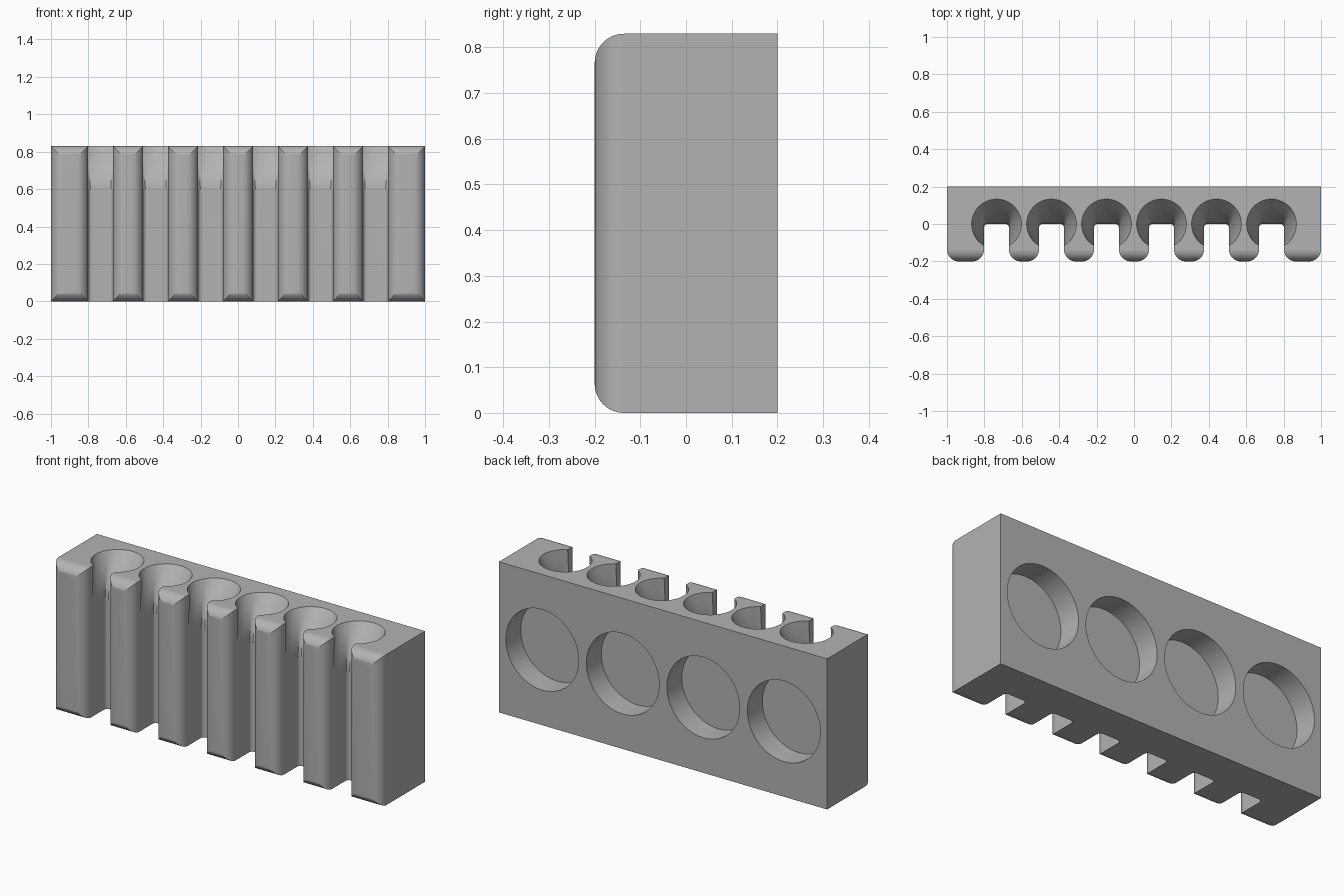
import bpy, bmesh
from math import sin, cos, pi, radians, sqrt
from mathutils import Vector

L, D, H = 1.0, 0.2, 0.83          # half length, half depth, height
W, R, PITCH = 0.0665, 0.133, 0.294  # slot half width, cup radius, spacing
FILLET = 0.064
slots = [(i - 2.5) * PITCH for i in range(6)]

if "Cube" in bpy.data.objects:
    bpy.data.objects.remove(bpy.data.objects["Cube"])

grey = bpy.data.materials.new("plain grey")
grey.use_nodes = True
colour = (0.45, 0.45, 0.45, 1)
grey.diffuse_color = colour
grey.node_tree.nodes["Principled BSDF"].inputs["Base Color"].default_value = colour


def loft(name, rings):
    """Closed solid skinned through rings of equal point count."""
    bm = bmesh.new()
    loops = [[bm.verts.new(p) for p in ring] for ring in rings]
    n = len(loops[0])
    for a, b in zip(loops, loops[1:]):
        for i in range(n):
            j = (i + 1) % n
            bm.faces.new((a[i], a[j], b[j], b[i]))
    bm.faces.new(loops[0][::-1])
    bm.faces.new(loops[-1])
    bmesh.ops.recalc_face_normals(bm, faces=bm.faces)
    mesh = bpy.data.meshes.new(name)
    bm.to_mesh(mesh)
    bm.free()
    mesh.materials.append(grey)
    ob = bpy.data.objects.new(name, mesh)
    bpy.context.collection.objects.link(ob)
    return ob


def arc(cx, cy, r, start, end, steps=10):
    angles = [radians(start + (end - start) * i / steps) for i in range(steps + 1)]
    return [(cx + r * cos(a), cy + r * sin(a)) for a in angles]


def prong(x0, x1):
    """Rounded front end of one prong, left to right."""
    return (arc(x0 + FILLET, FILLET - D, FILLET, 180, 270)
            + arc(x1 - FILLET, FILLET - D, FILLET, 270, 360))


# Comb outline seen from above, extruded upwards
c = 0.02
outline = [(-L, D)]
edge = -L
for x in slots:
    outline += prong(edge, x - W)
    outline += arc(x - W + c, -c, c, 180, 90, 5) + arc(x + W - c, -c, c, 90, 0, 5)
    edge = x + W
outline += prong(edge, L) + [(L, D)]
rack = loft("rack_body", [[(x, y, z) for x, y in outline] for z in (0, H)])


def cut(tool, operation="DIFFERENCE"):
    tool.hide_render = True
    mod = rack.modifiers.new(tool.name, "BOOLEAN")
    mod.object, mod.operation, mod.solver = tool, operation, "EXACT"
    bpy.context.view_layer.objects.active = rack
    bpy.ops.object.modifier_apply(modifier=mod.name)
    bpy.data.objects.remove(tool)


# Round the front top and bottom edges along the whole length
side = (arc(FILLET - D, H - FILLET, FILLET, 90, 180)
        + arc(FILLET - D, FILLET, FILLET, 180, 270) + [(D + 0.1, 0), (D + 0.1, H)])
cut(loft("side_envelope", [[(x, y, z) for y, z in side] for x in (-1.1, 1.1)]), "INTERSECT")


# Flared cups: round at the top, easing into the slot below
def cup_ring(x, z, t):
    points = []
    for i in range(64):
        a = 2 * pi * i / 64
        clamp = lambda v: max(-1, min(1, 1.3 * v)) * W * 0.995
        square = Vector((x + clamp(cos(a)), clamp(sin(a)) - W, z))
        circle = Vector((x + R * cos(a), R * sin(a), z))
        points.append(square.lerp(circle, t))
    return points


CUP = 0.23
for x in slots:
    rings = [cup_ring(x, H - CUP + CUP * i / 10, (i / 10) ** 2 * (1.6 - 0.6 * i / 10))
             for i in range(11)]
    rings.append(cup_ring(x, H + 0.05, 1))
    cut(loft("cup_cutter", rings))

# Round pockets in the back
for i in range(4):
    x = (i - 1.5) * 0.491
    cut(loft("pocket_cutter", [[(px, y, pz) for px, pz in arc(x, H / 2, 0.222, 0, 354.375, 63)]
                               for y in (D - 0.13, D + 0.1)]))

# Smooth curved walls, crisp edges
bpy.ops.object.select_all(action="DESELECT")
rack.select_set(True)
bpy.context.view_layer.objects.active = rack
bpy.ops.object.shade_smooth_by_angle(angle=radians(30))
weighted = rack.modifiers.new("even_shading", "WEIGHTED_NORMAL")
weighted.keep_sharp = True
